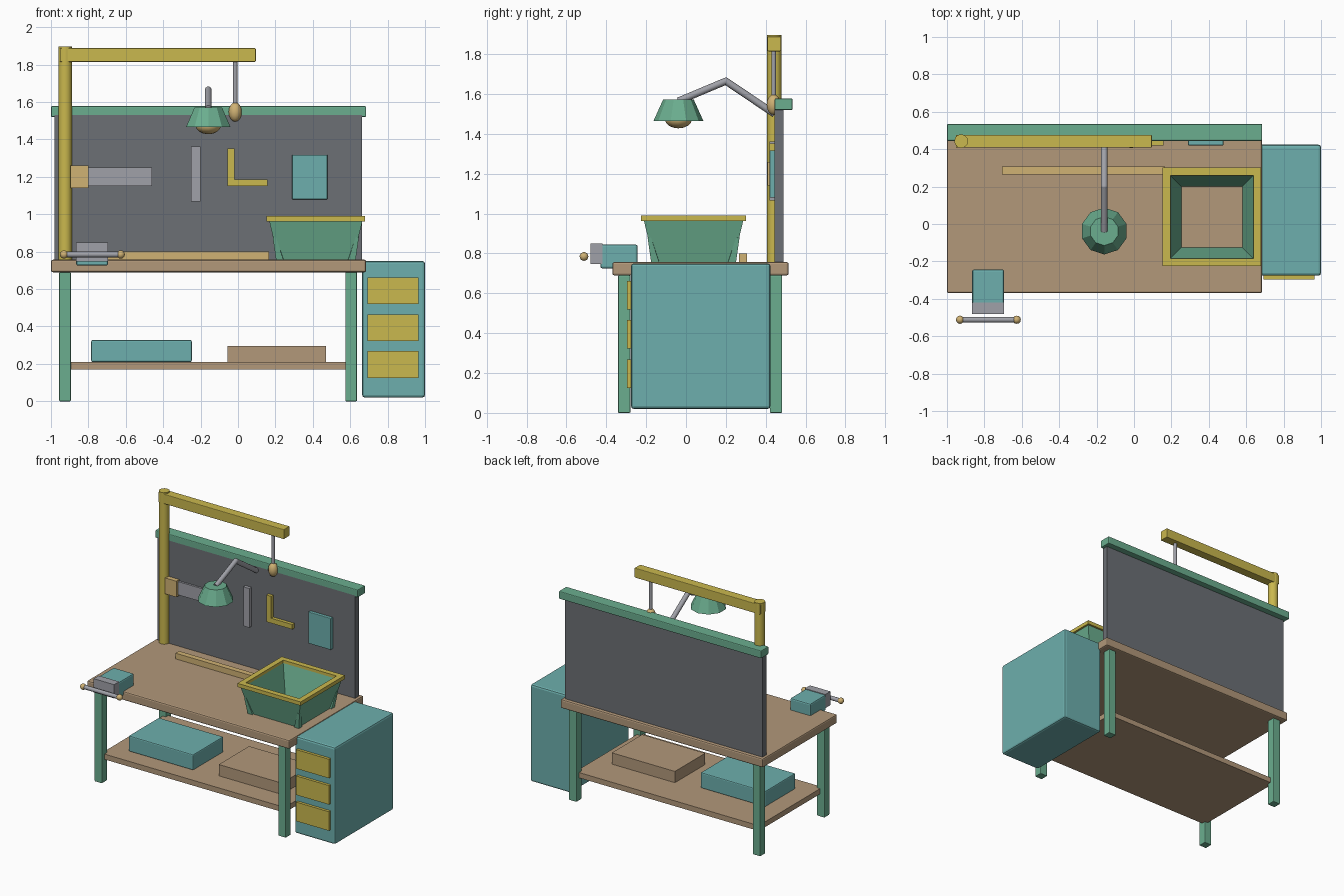
import bpy, bmesh, math
from mathutils import Vector

if "Cube" in bpy.data.objects:
    bpy.data.objects.remove(bpy.data.objects["Cube"])


def material(name, rgb):
    """Flat colour given as sRGB 0-255, stored as linear."""
    col = [((c / 255 + 0.055) / 1.055) ** 2.4 for c in rgb] + [1]
    m = bpy.data.materials.new(name)
    m.use_nodes = True
    m.diffuse_color = col
    m.node_tree.nodes["Principled BSDF"].inputs["Base Color"].default_value = col
    return m


GREEN = material("green", (107, 174, 143))
TEAL = material("teal", (109, 175, 173))
YELLOW = material("yellow", (202, 184, 78))
WOOD = material("wood", (178, 152, 122))
TAN = material("tan", (208, 178, 116))
SLATE = material("slate", (108, 112, 117))
STEEL = material("steel", (160, 161, 168))


def finish(name, bm, mat, bevel=0, smooth=False):
    bmesh.ops.recalc_face_normals(bm, faces=bm.faces)
    me = bpy.data.meshes.new(name)
    bm.to_mesh(me)
    bm.free()
    ob = bpy.data.objects.new(name, me)
    bpy.context.collection.objects.link(ob)
    me.materials.append(mat)
    if bevel:
        mod = ob.modifiers.new("bevel", 'BEVEL')
        mod.width, mod.segments = bevel, 2
    if smooth:
        bpy.ops.object.select_all(action='DESELECT')
        ob.select_set(True)
        bpy.context.view_layer.objects.active = ob
        bpy.ops.object.shade_smooth_by_angle(angle=math.radians(40))
    return ob


def box(name, mat, x, y, z, bevel=0.0):
    """Box from (min, max) pairs."""
    bm = bmesh.new()
    bmesh.ops.create_cube(bm, size=1)
    for v in bm.verts:
        v.co = [(r[0] + r[1]) / 2 + c * (r[1] - r[0]) for r, c in zip((x, y, z), v.co)]
    return finish(name, bm, mat, bevel)


def rod(name, mat, a, b, r1, r2=None, sides=12, smooth=True):
    """Cylinder or cone between two points."""
    a, b = Vector(a), Vector(b)
    bm = bmesh.new()
    bmesh.ops.create_cone(bm, cap_ends=True, segments=sides, radius1=r1,
                          radius2=r1 if r2 is None else r2, depth=(b - a).length)
    q = (b - a).to_track_quat('Z', 'Y')
    for v in bm.verts:
        v.co = q @ v.co + (a + b) / 2
    return finish(name, bm, mat, smooth=smooth)


def ball(name, mat, centre, r, rz=None):
    bm = bmesh.new()
    bmesh.ops.create_uvsphere(bm, u_segments=12, v_segments=8, radius=1)
    for v in bm.verts:
        v.co = Vector(centre) + Vector((v.co.x * r, v.co.y * r, v.co.z * (rz or r)))
    return finish(name, bm, mat, smooth=True)


def square_loft(name, mat, cx, cy, rings, closed=True):
    """Skin square rings of (half width, z); closed joins last ring to first."""
    bm = bmesh.new()
    loops = [[bm.verts.new((cx + sx * h, cy + sy * h, z))
              for sx, sy in ((-1, -1), (1, -1), (1, 1), (-1, 1))] for h, z in rings]
    pairs = list(zip(loops, loops[1:] + loops[:1]))
    for lo, hi in pairs if closed else pairs[:-1]:
        for i in range(4):
            j = (i + 1) % 4
            bm.faces.new((lo[i], lo[j], hi[j], hi[i]))
    return finish(name, bm, mat)


# Bench frame
box("tabletop", WOOD, (-1, 0.685), (-0.37, 0.515), (0.69, 0.757), 0.01)
box("lower_shelf", WOOD, (-0.92, 0.605), (-0.31, 0.45), (0.17, 0.21))
for side, x in (("right", -0.925), ("left", 0.605)):
    for end, y in (("front", -0.31), ("back", 0.452)):
        box(f"{end}_{side}_leg", GREEN, (x - 0.031, x + 0.031),
            (y - 0.031, y + 0.031), (0, 0.69), 0.005)

# Tool board with its top rail
box("tool_board", SLATE, (-0.98, 0.663), (0.445, 0.49), (0.757, 1.53))
box("board_rail", GREEN, (-1, 0.685), (0.445, 0.535), (1.52, 1.578), 0.006)

# Drawer cabinet
box("cabinet", TEAL, (0.664, 1), (-0.276, 0.424), (0.02, 0.75), 0.014)
for i, z in enumerate((0.125, 0.322, 0.52)):
    box(f"drawer_front_{i + 1}", YELLOW, (0.692, 0.965), (-0.297, -0.27), (z, z + 0.143))

# Stored boxes on the shelf
box("storage_case", TEAL, (-0.785, -0.247), (-0.18, 0.18), (0.21, 0.328), 0.008)
box("wooden_tray", WOOD, (-0.055, 0.47), (-0.15, 0.21), (0.21, 0.295))

# Hoist post, boom and hanging weight
rod("hoist_post", YELLOW, (-0.924, 0.443, 0.757), (-0.924, 0.443, 1.897), 0.037)
box("hoist_boom", YELLOW, (-0.952, 0.095), (0.409, 0.477), (1.815, 1.888), 0.004)
rod("hoist_rod", STEEL, (-0.015, 0.44, 1.54), (-0.015, 0.44, 1.82), 0.012)
ball("hoist_weight", TAN, (-0.015, 0.44, 1.547), 0.035, 0.052)

# Work lamp
LX, LY = -0.159, -0.038
elbow = (LX, 0.2, 1.665)
rod("lamp_lower_arm", STEEL, (LX, 0.445, 1.5), elbow, 0.018)
rod("lamp_upper_arm", STEEL, elbow, (LX, LY, 1.565), 0.018)
ball("lamp_elbow", STEEL, elbow, 0.018)
rod("lamp_shade", GREEN, (LX, LY, 1.466), (LX, LY, 1.572), 0.125, 0.077, 10, False)
ball("lamp_bulb", TAN, (LX, LY, 1.474), 0.068, 0.046)

# Tools hanging on the board
TY = (0.42, 0.447)
box("saw_handle", TAN, (-0.895, -0.8), (0.41, 0.447), (1.14, 1.26))
box("saw_blade", STEEL, (-0.8, -0.46), (0.43, 0.447), (1.15, 1.25))
box("file_bar", STEEL, (-0.25, -0.2), TY, (1.067, 1.362))
box("square_upright", YELLOW, (-0.057, -0.018), TY, (1.15, 1.352))
box("square_foot", YELLOW, (-0.018, 0.157), TY, (1.15, 1.187))
box("hanging_plate", TEAL, (0.289, 0.478), TY, (1.08, 1.318), 0.004)

# Straight edge lying on the bench
box("straight_edge", TAN, (-0.705, 0.165), (0.265, 0.307), (0.757, 0.8))

# Open bin with rim and corner struts
BX, BY = 0.416, 0.038
square_loft("bin_walls", GREEN, BX, BY,
            [(0.2, 0.758), (0.25, 0.968), (0.222, 0.968), (0.163, 0.758)])
square_loft("bin_rim", YELLOW, BX, BY,
            [(0.263, 0.962), (0.263, 0.99), (0.222, 0.99), (0.222, 0.962)])
for i, (sx, sy) in enumerate(((-1, -1), (1, -1), (1, 1), (-1, 1))):
    rod(f"bin_strut_{i + 1}", GREEN, (BX + sx * 0.193, BY + sy * 0.193, 0.758),
        (BX + sx * 0.222, BY + sy * 0.222, 0.88), 0.028, 0.012, 4, False)

# Vise on the front edge
VX = (-0.865, -0.695)
box("vise_body", TEAL, VX, (-0.43, -0.243), (0.725, 0.845), 0.01)
box("vise_jaw", STEEL, VX, (-0.48, -0.42), (0.747, 0.85))
ends = [(x, -0.512, 0.785) for x in (-0.93, -0.627)]
rod("vise_handle", STEEL, *ends, 0.015)
for side, p in zip(("right", "left"), ends):
    ball(f"vise_knob_{side}", TAN, p, 0.022)
